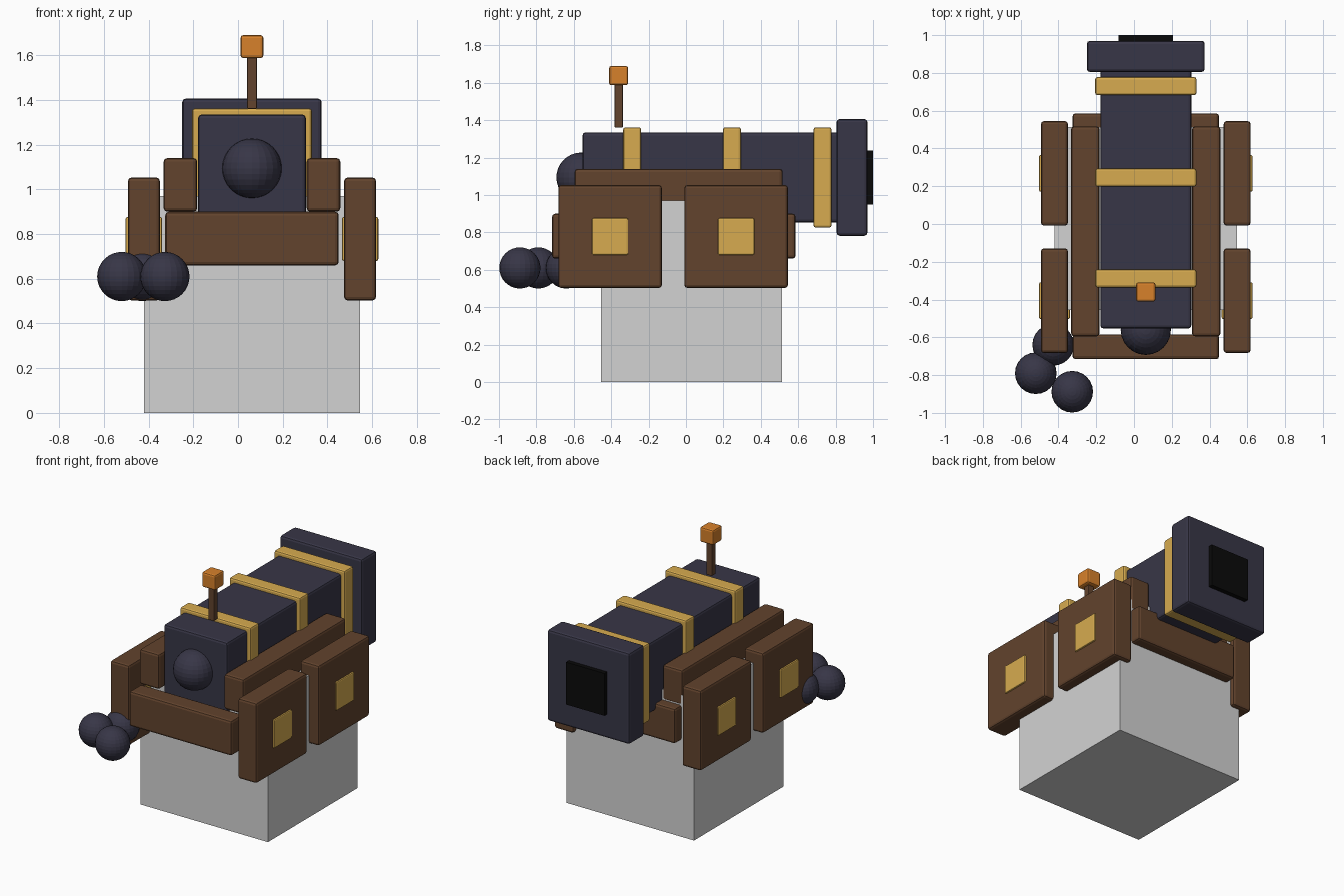
import bpy
from mathutils import Vector

cube = bpy.data.objects.get("Cube")
if cube:
    bpy.data.objects.remove(cube, do_unlink=True)


def material(name, r, g, b):
    m = bpy.data.materials.new(name)
    m.use_nodes = True
    m.diffuse_color = (r, g, b, 1)
    node = next(n for n in m.node_tree.nodes if n.type == 'BSDF_PRINCIPLED')
    node.inputs["Base Color"].default_value = (r, g, b, 1)
    return m


IRON = material("dark iron", 0.039, 0.037, 0.063)
WOOD = material("brown wood", 0.122, 0.056, 0.026)
BRASS = material("brass", 0.68, 0.41, 0.08)
EMBER = material("ember orange", 0.68, 0.22, 0.024)
STONE = material("pale grey", 0.65, 0.65, 0.65)
BLACK = material("bore black", 0.003, 0.003, 0.003)

CX = 0.0625  # centre line of the gun
AXIS_Z = 1.094  # height of the barrel axis


def box(name, mat, low, high, bevel=0.016):
    """Chamfered box between two corners."""
    low, high = Vector(low), Vector(high)
    bpy.ops.mesh.primitive_cube_add(size=1, location=(low + high) / 2)
    ob = bpy.context.object
    ob.name = name
    ob.scale = high - low
    bpy.ops.object.transform_apply(location=False, rotation=False, scale=True)
    ob.data.materials.append(mat)
    if bevel:
        mod = ob.modifiers.new("soft edges", 'BEVEL')
        mod.width = bevel
        mod.segments = 2
    return ob


def square_ring(name, mat, half, y0, y1, bevel=0.016):
    """Square block centred on the barrel axis."""
    return box(name, mat, (CX - half, y0, AXIS_Z - half),
               (CX + half, y1, AXIS_Z + half), bevel)


def ball(name, radius, location):
    bpy.ops.mesh.primitive_uv_sphere_add(segments=24, ring_count=16,
                                         radius=radius, location=location)
    ob = bpy.context.object
    ob.name = name
    ob.data.materials.append(IRON)


# Pedestal
box("pedestal", STONE, (CX - 0.483, -0.455, 0), (CX + 0.483, 0.514, 0.97), 0)

# Barrel, muzzle, bore and rear knob
square_ring("barrel", IRON, 0.241, -0.553, 0.86)
square_ring("muzzle", IRON, 0.312, 0.805, 0.97)
square_ring("bore", BLACK, 0.145, 0.9, 1.0, 0)
for i, y in enumerate((-0.288, 0.246, 0.73)):
    square_ring(f"barrel_band_{i + 1}", BRASS, 0.268, y - 0.048, y + 0.048, 0.012)
ball("rear_knob", 0.133, (CX, -0.56, AXIS_Z))

# Carriage cross bars
for name, y in (("front_bar", -0.65), ("rear_bar", 0.52)):
    box(name, WOOD, (CX - 0.388, y - 0.066, 0.66), (CX + 0.388, y + 0.066, 0.9))

# Side rails, square wheels and hubs
for side, s in (("right", -1), ("left", 1)):
    def span(inner, outer):
        return sorted((CX + s * inner, CX + s * outer))

    x0, x1 = span(0.245, 0.395)
    box(f"{side}_rail", WOOD, (x0, -0.595, 0.9), (x1, 0.517, 1.14))
    for end, y in (("front", -0.406), ("rear", 0.268)):
        x0, x1 = span(0.412, 0.555)
        box(f"{side}_{end}_wheel", WOOD, (x0, y - 0.277, 0.503), (x1, y + 0.277, 1.053))
        x0, x1 = span(0.402, 0.565)
        box(f"{side}_{end}_hub", BRASS, (x0, y - 0.097, 0.68), (x1, y + 0.097, 0.876), 0.008)

# Fuse
box("fuse_stick", WOOD, (CX - 0.022, -0.382, 1.36), (CX + 0.022, -0.338, 1.6), 0.005)
box("fuse_tip", EMBER, (CX - 0.051, -0.411, 1.587), (CX + 0.051, -0.309, 1.69), 0.012)

# Stack of cannonballs
for i, (x, y) in enumerate(((-0.52, -0.79), (-0.327, -0.888), (-0.428, -0.64))):
    ball(f"cannonball_{i + 1}", 0.11, (x, y, 0.61))
